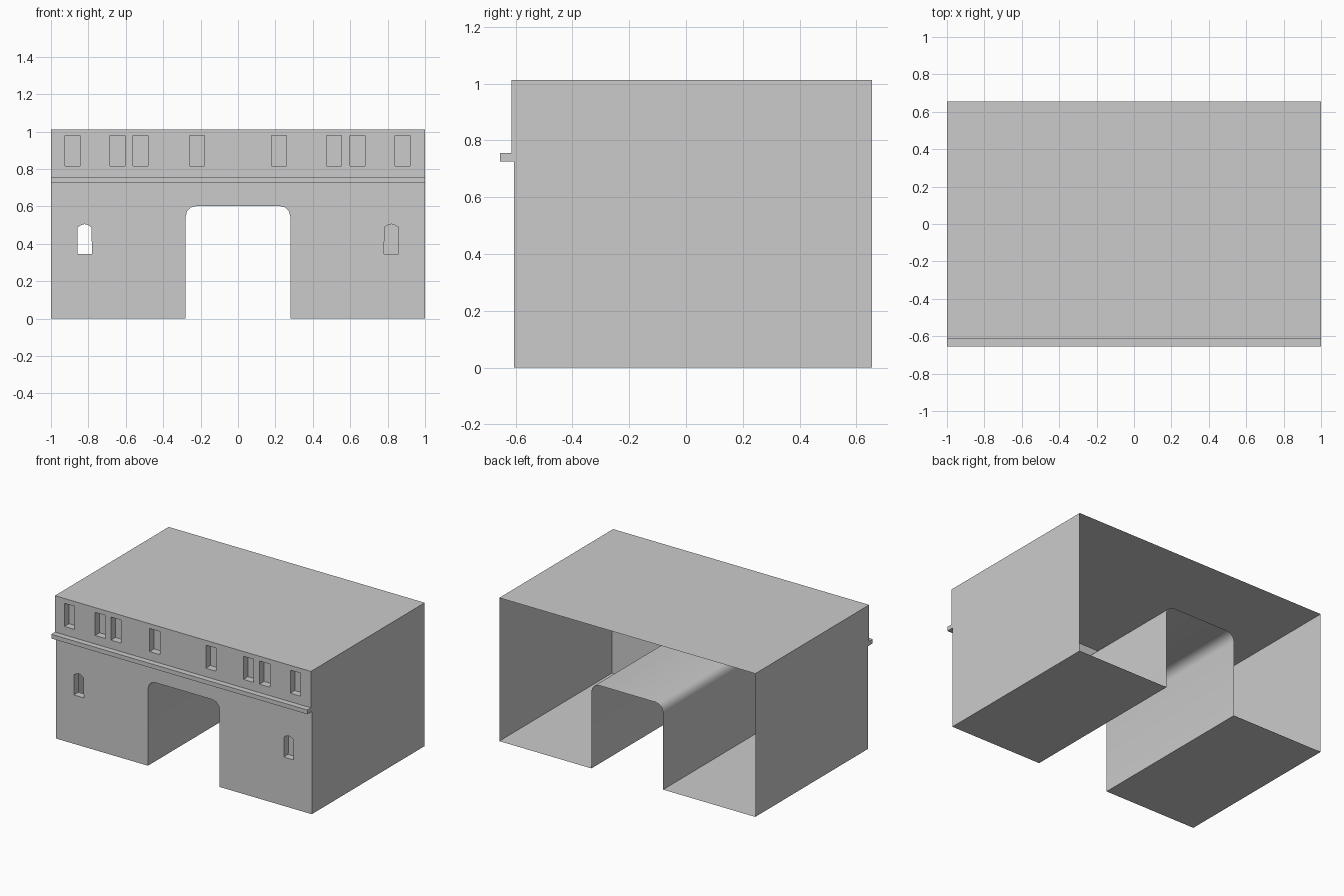
import bpy, bmesh, math

if "Cube" in bpy.data.objects:
    bpy.data.objects.remove(bpy.data.objects["Cube"])

FRONT, UPPER, BACK, TOP = -0.605, -0.615, 0.655, 1.012
LEDGE_LOW, LEDGE_TOP = 0.725, 0.755


def finish(name, bm, smooth=False):
    bmesh.ops.remove_doubles(bm, verts=bm.verts, dist=1e-5)
    mesh = bpy.data.meshes.new(name)
    bm.to_mesh(mesh)
    bm.free()
    if smooth:
        mesh.shade_smooth()
        mesh.set_sharp_from_angle(angle=math.radians(40))
    obj = bpy.data.objects.new(name, mesh)
    bpy.context.collection.objects.link(obj)
    return obj


def ring(bm, pts, y):
    return [bm.verts.new((x, y, z)) for x, z in pts]


def bridge(bm, a, b, closed=True):
    n = len(a)
    for i in range(n if closed else n - 1):
        j = (i + 1) % n
        bm.faces.new((a[i], a[j], b[j], b[i]))


def facade(name, outline, y, windows, depth=0.05):
    """Wall with window holes; each window is (points, has_pane)."""
    bm = bmesh.new()
    loops = [ring(bm, outline, y)] + [ring(bm, w, y) for w, _ in windows]
    edges = [bm.edges.new((l[i - 1], l[i])) for l in loops for i in range(len(l))]
    bmesh.ops.triangle_fill(bm, use_beauty=True, edges=edges, normal=(0, -1, 0))
    for loop, (pts, pane) in zip(loops[1:], windows):
        inner = ring(bm, pts, y + depth)
        bridge(bm, inner, loop)
        if pane:
            bm.faces.new(inner)
    return finish(name, bm)


def strip(name, pts, y0, y1, smooth=False):
    """Open sheet: an x-z path swept along y."""
    bm = bmesh.new()
    bridge(bm, ring(bm, pts, y0), ring(bm, pts, y1), closed=False)
    return finish(name, bm, smooth)


def rect(x0, x1, z0, z1):
    return [(x0, z0), (x1, z0), (x1, z1), (x0, z1)]


# Gateway profile with rounded upper corners
W, H, R = 0.28, 0.602, 0.058
arc = [(W - R + R * math.cos(a), H - R + R * math.sin(a))
       for a in (math.radians(t) for t in (0, 30, 60, 90))]
right = [(W, 0)] + arc
gate = [(-x, z) for x, z in right] + right[::-1]


# Lower wall with pointed windows, the left one open
def pointed(cx):
    return [(cx - .039, .345), (cx + .039, .345), (cx + .037, .488),
            (cx + .018, .5), (cx, .505), (cx - .018, .5), (cx - .037, .488)]


facade("lower_wall", [(-1, 0)] + gate + [(1, 0), (1, LEDGE_TOP), (-1, LEDGE_TOP)],
       FRONT, [(pointed(-0.82), False), (pointed(0.82), True)])

# Upper wall with recessed rectangular windows
centres = (-.885, -.645, -.522, -.22, .22, .513, .64, .88)
facade("upper_wall", rect(-1, 1, LEDGE_TOP, TOP), UPPER,
       [(rect(c - .04, c + .04, .815, .978), True) for c in centres])

# Passage, floors, side walls and roof; the back stays open
strip("passage", gate[::-1], FRONT, BACK, smooth=True)
for side, s in (("left", -1), ("right", 1)):
    strip(side + "_floor", [(s * W, 0), (s, 0)][::s], FRONT, BACK)
    strip(side + "_wall", [(s, 0), (s, LEDGE_TOP)][::s], FRONT, BACK)
    strip(side + "_upper_wall", [(s, LEDGE_TOP), (s, TOP)][::s], UPPER, BACK)
strip("roof", [(1, TOP), (-1, TOP)], UPPER, BACK)

# Ledge across the front
bm = bmesh.new()
bmesh.ops.create_cube(bm, size=1)
for v in bm.verts:
    v.co = (v.co.x * 2, -0.63 + v.co.y * 0.05,
            (LEDGE_LOW + LEDGE_TOP) / 2 + v.co.z * (LEDGE_TOP - LEDGE_LOW))
finish("ledge", bm)
